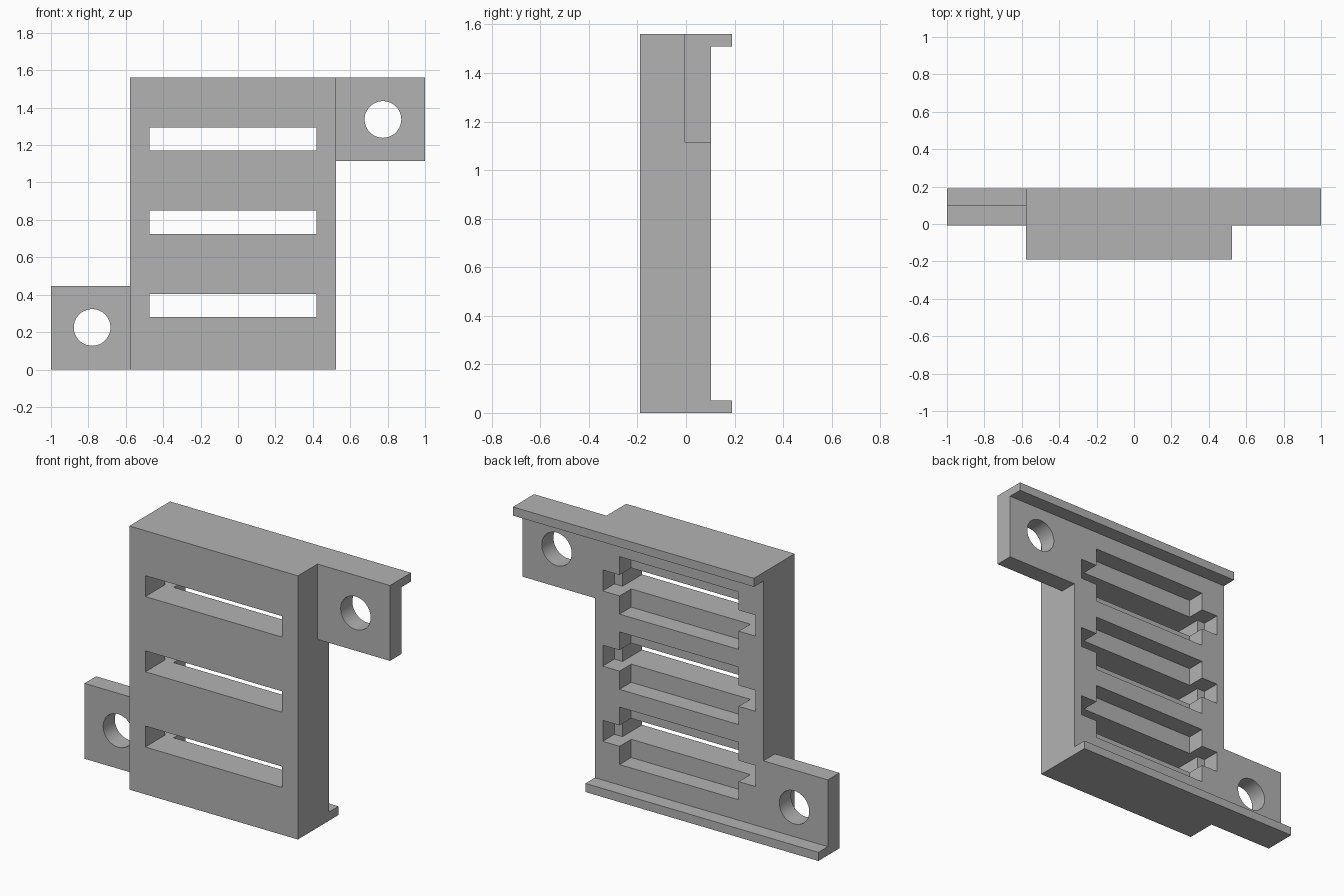
import bpy
import math

# Remove the default cube
old = bpy.data.objects.get("Cube")
if old:
    bpy.data.objects.remove(old, do_unlink=True)

# Single flat colour
grey = bpy.data.materials.new("plain_grey")
grey.use_nodes = True
colour = (0.45, 0.45, 0.45, 1)
grey.diffuse_color = colour
grey.node_tree.nodes["Principled BSDF"].inputs["Base Color"].default_value = colour


def box(name, x, y, z):
    """Box from (min, max) ranges on each axis."""
    bpy.ops.mesh.primitive_cube_add(
        size=1, location=[(a + b) / 2 for a, b in (x, y, z)])
    ob = bpy.context.object
    ob.name = name
    ob.scale = [b - a for a, b in (x, y, z)]
    bpy.ops.object.transform_apply(location=True, rotation=False, scale=True)
    ob.data.materials.append(grey)
    return ob


def combine(target, tool, operation):
    """Boolean the tool into the target, then discard the tool."""
    mod = target.modifiers.new(operation.lower(), 'BOOLEAN')
    mod.operation = operation
    mod.solver = 'EXACT'
    mod.object = tool
    bpy.context.view_layer.objects.active = target
    bpy.ops.object.modifier_apply(modifier=mod.name)
    bpy.data.objects.remove(tool, do_unlink=True)


LEFT, RIGHT, HEIGHT = 0.525, -0.578, 1.56
FRONT, BACK, LIP_BACK = -0.19, 0.102, 0.19
STEP = -0.007            # front of ears and floor of back pockets
EAR, LIP, OVERLAP = 0.446, 0.051, 0.05
MID = (LEFT + RIGHT) / 2

# Main block
body = box("vent_bracket", (RIGHT, LEFT), (FRONT, BACK), (0, HEIGHT))

# Mounting ears at opposite corners
top, bottom = (HEIGHT - EAR, HEIGHT), (0, EAR)
combine(body, box("upper_ear", (LEFT - OVERLAP, 1), (STEP, BACK), top), 'UNION')
combine(body, box("lower_ear", (-1, RIGHT + OVERLAP), (STEP, BACK), bottom), 'UNION')

# Rear lips along the top and bottom edges
rear = (BACK - OVERLAP, LIP_BACK)
combine(body, box("upper_lip", (RIGHT, 1), rear, (HEIGHT - LIP, HEIGHT)), 'UNION')
combine(body, box("lower_lip", (-1, LEFT), rear, (0, LIP)), 'UNION')

# Slots: a narrow opening through the front, a cross-shaped pocket behind
for i in range(3):
    zc = 0.342 + i * 0.445
    for half_w, half_h, y in ((0.447, 0.062, (-0.4, STEP + 0.01)),
                              (0.50, 0.062, (STEP, 0.4)),
                              (0.39, 0.17, (STEP, 0.4))):
        cutter = box("slot_cutter", (MID - half_w, MID + half_w), y,
                     (zc - half_h, zc + half_h))
        combine(body, cutter, 'DIFFERENCE')

# Screw holes through the ears
for x, z in ((0.775, 1.337), (-0.78, 0.225)):
    bpy.ops.mesh.primitive_cylinder_add(
        vertices=48, radius=0.098, depth=1, location=(x, 0, z),
        rotation=(math.pi / 2, 0, 0))
    hole = bpy.context.object
    hole.data.materials.append(grey)
    combine(body, hole, 'DIFFERENCE')

# Smooth hole walls, crisp edges elsewhere
bpy.ops.object.select_all(action='DESELECT')
body.select_set(True)
bpy.context.view_layer.objects.active = body
bpy.ops.object.shade_smooth_by_angle(angle=math.radians(30))
